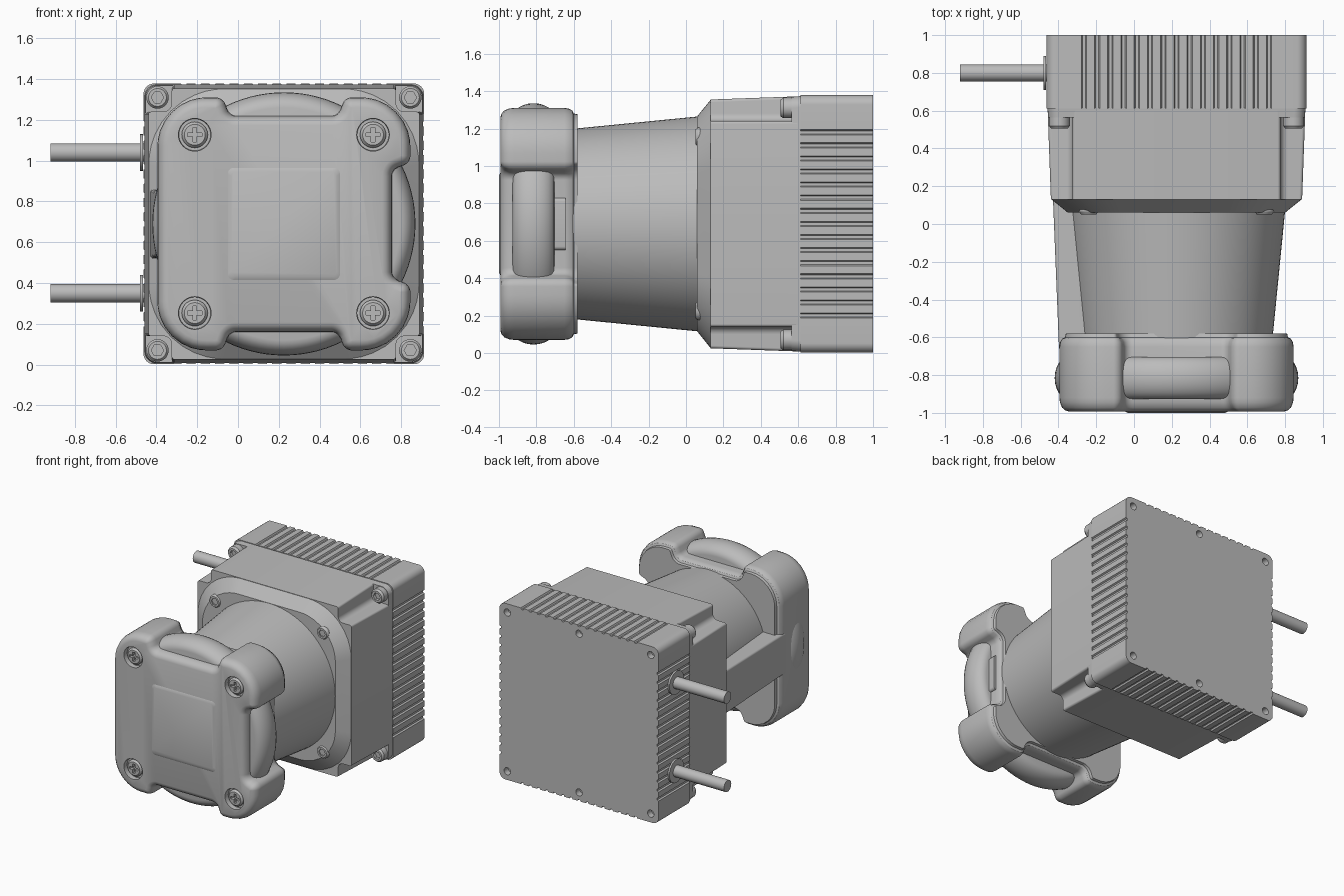
import bpy, bmesh, math
from mathutils import Vector

if "Cube" in bpy.data.objects:
    bpy.data.objects.remove(bpy.data.objects["Cube"])

CX, CZ = 0.225, 0.69          # lens axis
CORNERS = [(1, 1), (-1, 1), (-1, -1), (1, -1)]
grey = bpy.data.materials.new("mid_grey")
grey.diffuse_color = (0.50, 0.50, 0.50, 1)
grey.use_nodes = True
grey.node_tree.nodes["Principled BSDF"].inputs["Base Color"].default_value = grey.diffuse_color


def finish(name, bm, angle=32):
    bmesh.ops.recalc_face_normals(bm, faces=bm.faces)
    me = bpy.data.meshes.new(name)
    bm.to_mesh(me)
    bm.free()
    me.materials.append(grey)
    ob = bpy.data.objects.new(name, me)
    bpy.context.collection.objects.link(ob)
    activate(ob)
    bpy.ops.object.shade_smooth_by_angle(angle=math.radians(angle))
    return ob


def activate(ob):
    bpy.ops.object.select_all(action='DESELECT')
    ob.select_set(True)
    bpy.context.view_layer.objects.active = ob


def loft(name, rings):
    """Skin outlines (y, [(u, v)...]) placed around the lens axis."""
    bm = bmesh.new()
    rows = [[bm.verts.new((CX + u, y, CZ + v)) for u, v in pts] for y, pts in rings]
    n = len(rows[0])
    for a, b in zip(rows, rows[1:]):
        for i in range(n):
            j = (i + 1) % n
            bm.faces.new((a[i], a[j], b[j], b[i]))
    bm.faces.new(rows[0])
    bm.faces.new(rows[-1])
    return finish(name, bm)


def fillet(corners, seg=8):
    """Closed outline from (u, v, radius) corners."""
    out, n = [], len(corners)
    for i, (u, v, r) in enumerate(corners):
        p = Vector((u, v))
        a = (Vector(corners[i - 1][:2]) - p).normalized()
        b = (Vector(corners[(i + 1) % n][:2]) - p).normalized()
        if r == 0:
            out.append((u, v))
            continue
        half = a.angle(b) / 2
        c = p + (a + b).normalized() * (r / math.sin(half))
        s = p + a * (r / math.tan(half)) - c
        e = p + b * (r / math.tan(half)) - c
        for k in range(seg + 1):
            d = s.lerp(e, k / seg).normalized() * r
            out.append(tuple(c + d))
    return out


def inset(pts, d):
    """Move a counter-clockwise outline inward by d."""
    out, n = [], len(pts)
    for i in range(n):
        p = Vector(pts[i])
        e1 = (p - Vector(pts[i - 1])).normalized()
        e2 = (Vector(pts[(i + 1) % n]) - p).normalized()
        n1, n2 = Vector((-e1.y, e1.x)), Vector((-e2.y, e2.x))
        out.append(tuple(p + (n1 + n2) * (d / (1 + n1.dot(n2)))))
    return out


def square(h, r):
    return fillet([(h * a, h * b, r) for a, b in CORNERS], 10)


def circle(r, n=32, u=0, v=0):
    return [(u + r * math.cos(2 * math.pi * i / n), v + r * math.sin(2 * math.pi * i / n)) for i in range(n)]


def rotated(pts, k):
    for _ in range(k):
        pts = [(-p[1], p[0], *p[2:]) for p in pts]
    return pts


def cut(ob, cutters):
    for c in cutters:
        m = ob.modifiers.new("cut", 'BOOLEAN')
        m.operation, m.solver, m.object = 'DIFFERENCE', 'EXACT', c
        activate(ob)
        bpy.ops.object.modifier_apply(modifier=m.name)
        bpy.data.objects.remove(c)
    activate(ob)
    bpy.ops.object.shade_smooth_by_angle(angle=math.radians(32))


def side_cylinder(name, x0, x1, y, z, r):
    bm = bmesh.new()
    bmesh.ops.create_cone(bm, cap_ends=True, segments=32, radius1=r, radius2=r, depth=x1 - x0)
    for v in bm.verts:
        v.co = ((x0 + x1) / 2 + v.co.z, y + v.co.x, z + v.co.y)
    return finish(name, bm)


def screw(name, u, v, r, y0, y1, cross):
    ob = loft(name, [(y1, circle(r, 28, u, v)), (y0 + .015, circle(r, 28, u, v)),
                     (y0, circle(r * .8, 28, u, v))])
    s = r * .55
    if cross:
        w = r * .14
        plus = [(s, -w), (s, w), (w, w), (w, s), (-w, s), (-w, w),
                (-s, w), (-s, -w), (-w, -w), (-w, -s), (w, -s), (w, -w)]
        shape = [(u + a, v + b) for a, b in plus]
    else:
        shape = circle(s, 6, u, v)
    cut(ob, [loft("drive", [(y0 - .02, shape), (y0 + .025, shape)])])


# rear housing with shallow cooling grooves
H = .688
side = [(H, -H, .05)]
for i in range(15):
    t = -.49 + .07 * i
    side += [(H, t - .014, 0), (H - .012, t - .008, 0), (H - .012, t + .008, 0), (H, t + .014, 0)]
outline = fillet(sum([rotated(side, k) for k in range(4)], []), 6)
housing = loft("rear_housing", [(.612, outline), (1, outline)])
cut(housing, [loft("hole", [(.95, circle(.028, 20, u, v)), (1.05, circle(.028, 20, u, v))])
              for u in (-.62, 0, .62) for v in (-.62, .62)])

# mounting plate in front of the housing
loft("mounting_plate", [(.565, square(.679, .06)), (.613, square(.683, .06))])


# middle body with notched corners
def notched(h):
    q = [(h, -.55, .015), (h, .55, .015), (.55, .55, .04)]
    return fillet(sum([rotated(q, k) for k in range(4)], []), 5)


loft("middle_body", [(.13, notched(.665)), (.60, notched(.682))])
loft("front_flange", [(.14, square(.664, .37)), (.13, square(.662, .37)), (.06, square(.575, .31))])

# lens barrel
loft("lens_barrel", [(.10, circle(.578, 96)), (-.62, circle(.507, 96))])

# bolts at the housing corners and on the flange
for i, (a, b) in enumerate(CORNERS):
    screw("corner_bolt", a * .62, b * .62, .055, .505, .58, False)
    screw("flange_bolt", a * .465, b * .465, .05, .05, .13, False)

# front cover: rounded square, notched on three sides
right = [(.62, -.30, .05), (.53, -.265, .045), (.53, .265, .045), (.62, .30, .05)]
corner = [(.62, .62, .24)]
pts = []
for k in range(4):
    pts += rotated((right if k != 2 else []) + corner, k)
base = fillet(pts, 8)
rings = [(-.992, inset(base, .048)), (-.986, inset(base, .030)), (-.972, inset(base, .014)),
         (-.945, inset(base, .003)), (-.92, base), (-.65, base),
         (-.625, inset(base, .004)), (-.607, inset(base, .015)), (-.60, inset(base, .03)),
         (-.58, inset(base, .034))]
cover = loft("front_cover", rings)
cut(cover, [loft("recess", [(-1.02, circle(.082, 32, a * .437, b * .437)),
                            (-.955, circle(.078, 32, a * .437, b * .437))]) for a, b in CORNERS])
for a, b in CORNERS:
    screw("cover_screw", a * .437, b * .437, .064, -.985, -.94, True)

# raised square panel on the cover
loft("front_panel", [(-.985, square(.275, .03)), (-.992, square(.275, .03)), (-1, square(.258, .025))])

# rounded ring showing through the cover notches
ring = []
for i in range(13):
    t = -math.cos(math.pi * i / 12)
    ring.append((-.815 + .112 * t, circle(.57 + .075 * math.sqrt(max(0, 1 - t * t)), 96)))
loft("inner_ring", ring)

# small tab in the right notch
tab = fillet([(.50, -.14, 0), (.548, -.14, .02), (.548, .14, .02), (.50, .14, 0)], 4)
loft("side_tab", [(-.72, tab), (-.645, tab)])


# arm joining cover and body on the left
def arm(outer, h):
    return fillet([(-.35, h, 0), (outer, h, .015), (outer, -h, .015), (-.35, -h, 0)], 4)


loft("side_arm", [(-.66, arm(-.622, .16)), (.16, arm(-.655, .17))])

# cables with their glands
for z in (1.04, .35):
    side_cylinder("cable_gland", -.48, -.466, .80, z, .09)
    side_cylinder("cable", -.92, -.44, .80, z, .045)
